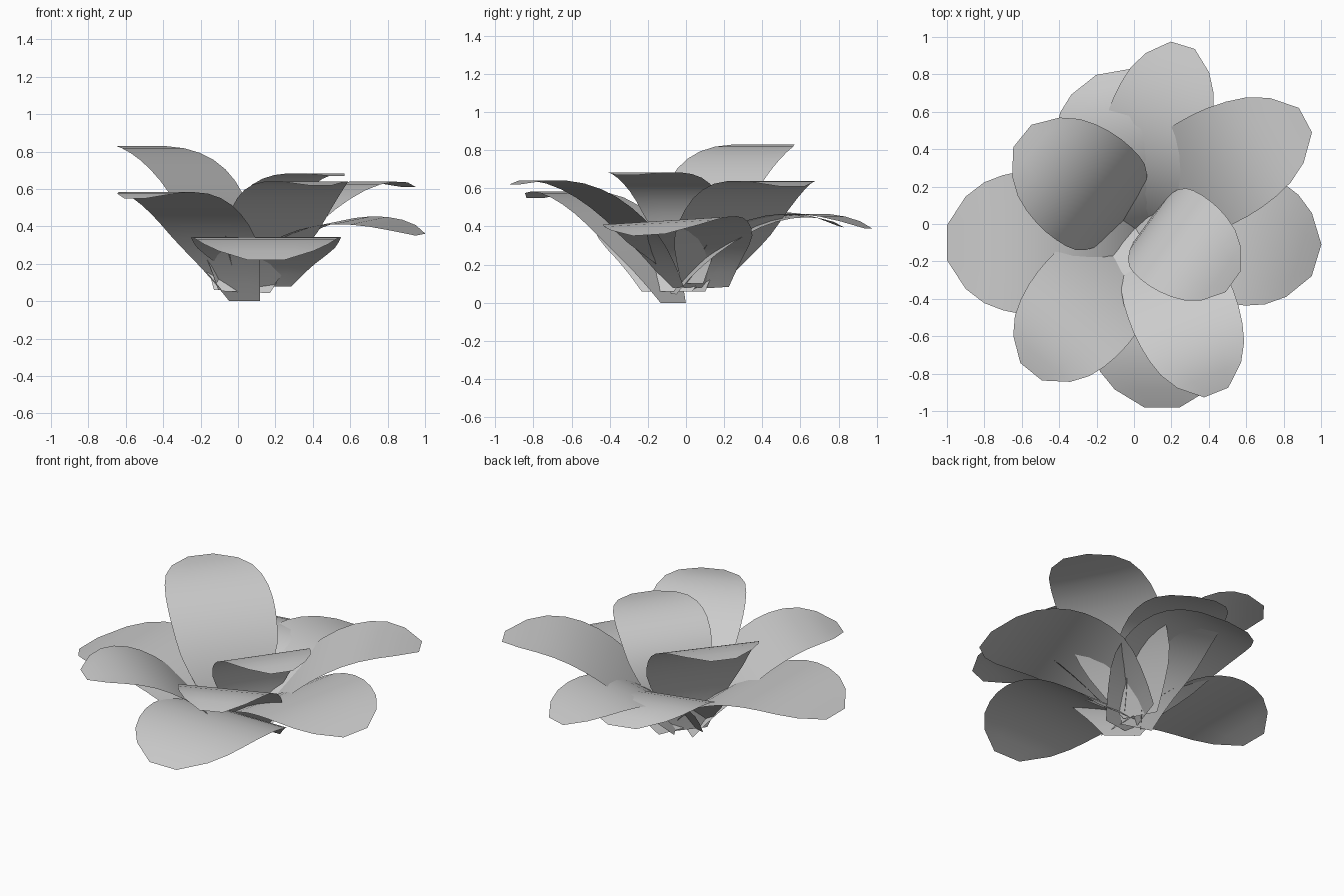
import bpy, math
from mathutils import Vector
from mathutils.geometry import interpolate_bezier

if "Cube" in bpy.data.objects:
    bpy.data.objects.remove(bpy.data.objects["Cube"])

ROWS = 13
# half-width fraction along the petal, base to tip
WIDTH = [(0, .34), (.15, .62), (.3, .9), (.45, .99), (.6, 1), (.72, .96),
         (.84, .82), (.93, .6), (1, .24)]


def width_at(t):
    for (t0, w0), (t1, w1) in zip(WIDTH, WIDTH[1:]):
        if t <= t1:
            return w0 + (w1 - w0) * (t - t0) / (t1 - t0)
    return WIDTH[-1][1]


def petal(name, azimuth, shift, half, profile, roll=0.0):
    """Single-curved blade: bezier profile in (radius, height), swept sideways."""
    a = math.radians(azimuth)
    d = Vector((math.cos(a), math.sin(a), 0))
    side = Vector((-math.sin(a), math.cos(a), roll))
    path = interpolate_bezier(*[Vector((r, 0, z)) for r, z in profile], ROWS)
    cols = (-1, -.5, 0, .5, 1)
    verts, faces = [], []
    for i, p in enumerate(path):
        w = half * width_at(i / (ROWS - 1))
        for c in cols:
            verts.append(d * p.x + side * (shift + c * w) + Vector((0, 0, p.z)))
    n = len(cols)
    for i in range(ROWS - 1):
        for j in range(n - 1):
            k = i * n + j
            faces.append((k, k + n, k + n + 1, k + 1))
    me = bpy.data.meshes.new(name)
    me.from_pydata([v[:] for v in verts], [], faces)
    me.shade_smooth()
    ob = bpy.data.objects.new(name, me)
    bpy.context.collection.objects.link(ob)


# outer, low petals
petal("outer_petal_front", -90, .15, .40, [(-.02, .08), (.2, .35), (.6, .44), (.98, .22)])
petal("outer_petal_left", 180, .10, .39, [(-.06, .06), (.2, .41), (.6, .56), (1.0, .37)])
petal("outer_petal_right", -17, .10, .37, [(-.03, .07), (.2, .40), (.6, .52), (.99, .35)], .06)
petal("outer_petal_back", 100, -.03, .38, [(-.08, .05), (.13, .38), (.5, .57), (.82, .40)], .04)

# middle petals
petal("middle_petal_back", 73, .03, .28, [(-.03, .06), (.2, .45), (.6, .56), (.99, .39)])
petal("middle_petal_right", 28, .06, .31, [(.05, .08), (.25, .32), (.6, .76), (1.07, .61)])
petal("middle_petal_left", 231, .07, .31, [(.03, .00), (.25, .37), (.6, .69), (.96, .55)])
petal("middle_petal_front", -68, .07, .29, [(.08, .08), (.25, .36), (.6, .74), (1.0, .62)])

# inner, steep petals
petal("inner_petal_left", 141, .01, .32, [(.04, .06), (.07, .56), (.38, .86), (.76, .83)])
petal("inner_petal_right", -36, .06, .28, [(.06, .10), (.01, .56), (.3, .74), (.61, .67)])
